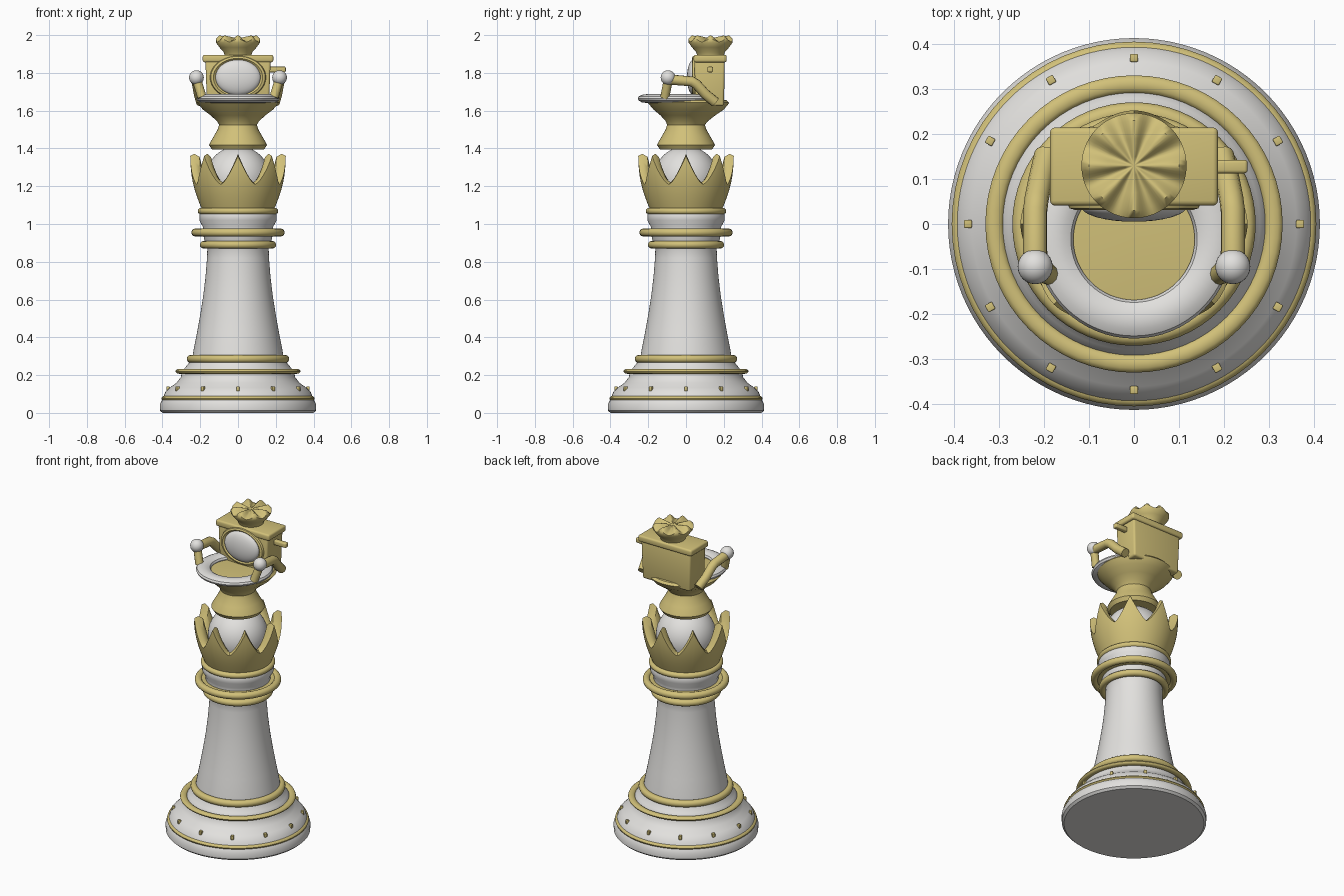
import bpy, bmesh, math
from mathutils import Matrix

if "Cube" in bpy.data.objects:
    bpy.data.objects.remove(bpy.data.objects["Cube"], do_unlink=True)


def material(name, rgb):
    m = bpy.data.materials.new(name)
    m.use_nodes = True
    m.diffuse_color = (*rgb, 1)
    bsdf = m.node_tree.nodes["Principled BSDF"]
    bsdf.inputs["Base Color"].default_value = (*rgb, 1)
    bsdf.inputs["Roughness"].default_value = 0.5
    return m


WHITE = material("ivory white", (0.76, 0.75, 0.73))
GOLD = material("pale gold", (0.64, 0.53, 0.19))


def finish(name, bm, mat, angle=35):
    bmesh.ops.recalc_face_normals(bm, faces=bm.faces)
    mesh = bpy.data.meshes.new(name)
    bm.to_mesh(mesh)
    bm.free()
    ob = bpy.data.objects.new(name, mesh)
    bpy.context.collection.objects.link(ob)
    mesh.materials.append(mat)
    bpy.ops.object.select_all(action='DESELECT')
    ob.select_set(True)
    bpy.context.view_layer.objects.active = ob
    bpy.ops.object.shade_smooth_by_angle(angle=math.radians(angle))
    return ob


def lathe(name, profile, mat, n=64, closed=False, matrix=None, angle=35):
    """Revolve (radius, height, y offset) points; profile may depend on the angle."""
    bm = bmesh.new()
    rings = []
    for i in range(n):
        a = math.tau * i / n
        pts = profile(a) if callable(profile) else profile
        rings.append([bm.verts.new((p[0] * math.cos(a),
                                    p[0] * math.sin(a) + (p[2] if len(p) > 2 else 0),
                                    p[1])) for p in pts])
    count = len(rings[0])
    for i in range(n):
        a, b = rings[i], rings[(i + 1) % n]
        for j in range(count if closed else count - 1):
            k = (j + 1) % count
            bm.faces.new((a[j], b[j], b[k], a[k]))
    bmesh.ops.remove_doubles(bm, verts=bm.verts, dist=0.0001)
    if matrix:
        bmesh.ops.transform(bm, matrix=matrix, verts=bm.verts)
    return finish(name, bm, mat, angle)


def ring(name, outer, z, half, mat=GOLD, width=None, y=0):
    w = width or half
    lathe(name, [(outer - w + w * math.cos(math.tau * k / 12),
                  z + half * math.sin(math.tau * k / 12), y) for k in range(12)],
          mat, closed=True)


def box(name, size, loc, mat, bevel=0.008, taper=1.0, turn=0):
    bm = bmesh.new()
    bmesh.ops.create_cube(bm, size=1)
    for v in bm.verts:
        s = taper if v.co.z < 0 else 1
        v.co = (v.co.x * size[0] * s, v.co.y * size[1] * s, v.co.z * size[2])
    bmesh.ops.bevel(bm, geom=bm.edges[:], offset=bevel, segments=3,
                    profile=0.5, affect='EDGES')
    bmesh.ops.transform(bm, matrix=Matrix.Translation(loc) @ Matrix.Rotation(turn, 4, 'Z'),
                        verts=bm.verts)
    return finish(name, bm, mat)


def tube(name, points, radius, mat):
    cu = bpy.data.curves.new(name, 'CURVE')
    cu.dimensions = '3D'
    cu.bevel_depth = radius
    cu.bevel_resolution = 4
    cu.use_fill_caps = True
    sp = cu.splines.new('POLY')
    sp.points.add(len(points) - 1)
    for p, co in zip(sp.points, points):
        p.co = (*co, 1)
    cu.materials.append(mat)
    ob = bpy.data.objects.new(name, cu)
    bpy.context.collection.objects.link(ob)


# Base and column
lathe("base", [(0, 0), (0.4, 0), (0.413, 0.012), (0.414, 0.045), (0.405, 0.062),
               (0.395, 0.085), (0.385, 0.11), (0.362, 0.133), (0.325, 0.16),
               (0.302, 0.19), (0.298, 0.215), (0.28, 0.24), (0.255, 0.27),
               (0.25, 0.29), (0, 0.29)], WHITE, 96)
lathe("column", [(0, 0.28), (0.243, 0.28), (0.236, 0.33), (0.218, 0.42), (0.2, 0.52),
                 (0.184, 0.62), (0.172, 0.72), (0.164, 0.82), (0.162, 0.88),
                 (0.18, 0.92), (0.186, 0.97), (0.186, 0.985), (0.205, 1.02),
                 (0.205, 1.05), (0.19, 1.08), (0, 1.08)], WHITE)
for label, outer, z, half in [("base_rim", 0.406, 0.076, 0.014),
                              ("base_step", 0.331, 0.22, 0.013),
                              ("column_foot", 0.271, 0.286, 0.021),
                              ("lower_collar", 0.202, 0.89, 0.02),
                              ("wide_collar", 0.247, 0.955, 0.021),
                              ("crown_collar", 0.213, 1.068, 0.018)]:
    ring(label + "_ring", outer, z, half, width=max(half, 0.02))
ring("wide_collar_web", 0.23, 0.955, 0.012, width=0.03)

# Studs around the base
for i in range(12):
    a = math.tau * i / 12
    box("base_stud", (0.018, 0.018, 0.024),
        (0.37 * math.cos(a), 0.37 * math.sin(a), 0.128), GOLD, 0.003, turn=a)


# Eight pointed crown around a ball
def crown_profile(a):
    t = abs((a * 8 / math.tau) % 1 - 0.5) * 2
    top = 1.21 + 0.15 * t ** 1.5
    outer = []
    for k in range(9):
        s = k / 8
        z = 1.075 + (top - 1.075) * s
        u = (z - 1.075) / 0.29
        outer.append((0.19 + 0.085 * u - 0.022 * u * u
                      + 0.012 * math.sin(math.pi * min(u, 1)), z))
    r = outer[-1][0]
    return outer + [(r - 0.022, top + 0.012), (r - 0.05, top - 0.005),
                    (0.165, min(top - 0.03, 1.2)), (0.15, 1.075)]


lathe("large_crown", crown_profile, GOLD, 160, closed=True, angle=50)
lathe("crown_ball", [(0.172 * math.sin(math.pi * k / 20), 1.24 - 0.172 * math.cos(math.pi * k / 20))
                     for k in range(21)], WHITE)

# Pedestal and bowl
lathe("pedestal_bowl", [(0, 1.395), (0.138, 1.395), (0.153, 1.418), (0.147, 1.432),
                        (0.128, 1.465), (0.108, 1.5), (0.1, 1.525), (0.112, 1.545, 0.004),
                        (0.145, 1.575, 0.01), (0.185, 1.605, 0.014), (0.208, 1.632, 0.014),
                        (0.216, 1.642, 0.012), (0.205, 1.655, 0.01), (0.17, 1.66, 0),
                        (0, 1.655)], GOLD)
ring("seat", 0.221, 1.664, 0.023, WHITE, width=0.043, y=-0.034)

# Tank with lid, handle and padded backrest
box("tank", (0.345, 0.16, 0.24), (0, 0.125, 1.745), GOLD, 0.012, taper=0.95)
box("tank_lid", (0.374, 0.174, 0.04), (0, 0.128, 1.876), GOLD, 0.011)
box("flush_handle", (0.09, 0.03, 0.03), (0.208, 0.128, 1.818), GOLD, 0.007)
facing = Matrix.Translation((0, 0.055, 1.776)) @ Matrix.Rotation(math.pi / 2, 4, 'X')
lathe("backrest_frame", [(0, 0), (1, 0), (1, 0.01), (0.97, 0.02), (0.88, 0.024), (0.8, 0.015), (0, 0.015)],
      GOLD, matrix=facing @ Matrix.Diagonal((0.148, 0.115, 1, 1)))
lathe("backrest_pad", [(math.cos(math.pi * k / 16), 0.015 + 0.035 * math.sin(math.pi * k / 16))
                       for k in range(9)],
      WHITE, matrix=facing @ Matrix.Diagonal((0.119, 0.094, 1, 1)))


# Small fluted crown on the lid
def finial_profile(a):
    w = math.cos(8 * a)
    return [(0, 1.89), (0.07, 1.89), (0.076, 1.91), (0.098, 1.935), (0.116, 1.96),
            (0.117, 1.972 + 0.008 * w), (0.1, 1.984 + 0.014 * w),
            (0.06, 1.983 + 0.009 * w), (0.02, 1.982 + 0.003 * w), (0, 1.982)]


lathe("fluted_finial", finial_profile, GOLD, 96, matrix=Matrix.Translation((0, 0.13, 0)), angle=50)

# Arms ending in balls
for side, s in (("left", 1), ("right", -1)):
    tube(side + "_arm", [(s * 0.195, 0.155, 1.645), (s * 0.208, 0.1, 1.69),
                         (s * 0.217, 0.055, 1.74), (s * 0.22, 0.03, 1.755),
                         (s * 0.22, -0.09, 1.765)], 0.027, GOLD)
    tube(side + "_arm_post", [(s * 0.19, -0.112, 1.67), (s * 0.22, -0.093, 1.77)], 0.024, GOLD)
    bm = bmesh.new()
    bmesh.ops.create_uvsphere(bm, u_segments=24, v_segments=16, radius=0.039)
    bmesh.ops.translate(bm, verts=bm.verts, vec=(s * 0.22, -0.095, 1.775))
    finish(side + "_arm_ball", bm, WHITE)
